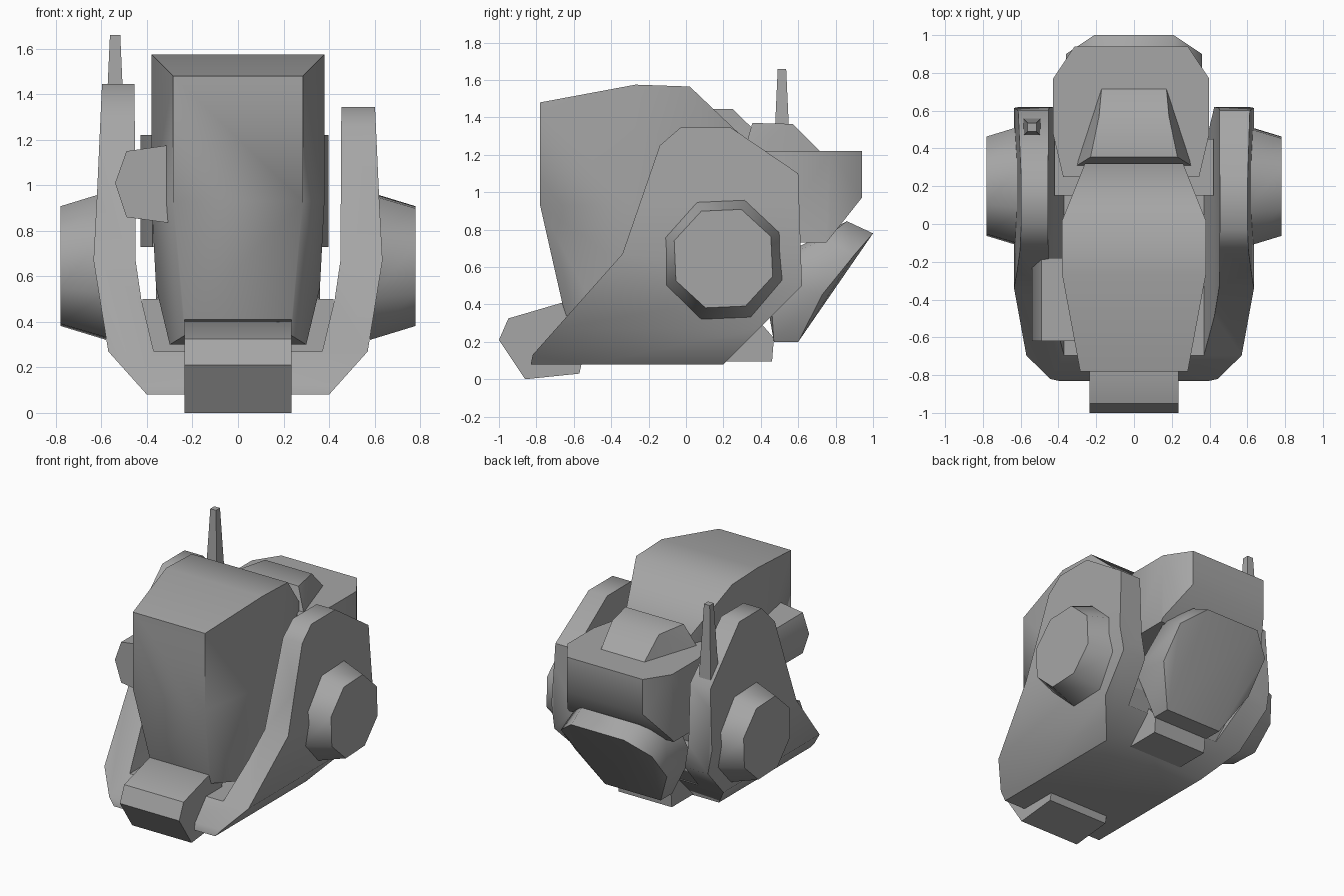
import bpy, bmesh, math
from mathutils import Vector

cube = bpy.data.objects.get("Cube")
if cube:
    bpy.data.objects.remove(cube, do_unlink=True)

grey = bpy.data.materials.new("plain_grey")
grey.use_nodes = True
grey.diffuse_color = (0.38, 0.38, 0.38, 1)
grey.node_tree.nodes["Principled BSDF"].inputs["Base Color"].default_value = (0.38, 0.38, 0.38, 1)


def finish(name, bm):
    bmesh.ops.recalc_face_normals(bm, faces=bm.faces[:])
    mesh = bpy.data.meshes.new(name)
    bm.to_mesh(mesh)
    bm.free()
    mesh.materials.append(grey)
    ob = bpy.data.objects.new(name, mesh)
    bpy.context.collection.objects.link(ob)
    return ob


def activate(ob):
    bpy.ops.object.select_all(action='DESELECT')
    ob.select_set(True)
    bpy.context.view_layer.objects.active = ob


def smooth(ob):
    activate(ob)
    bpy.ops.object.shade_smooth_by_angle(angle=math.radians(48))
    return ob


def prism(name, profile, axis, lo, hi):
    """Extrude a profile: (y, z) pairs along x, or (x, z) pairs along y."""
    bm = bmesh.new()
    if axis == 'x':
        place = lambda p, d: (d, p[0], p[1])
    else:
        place = lambda p, d: (p[0], d, p[1])
    a = [bm.verts.new(place(p, lo)) for p in profile]
    b = [bm.verts.new(place(p, hi)) for p in profile]
    bm.faces.new(a)
    bm.faces.new(b)
    n = len(a)
    for i in range(n):
        j = (i + 1) % n
        bm.faces.new((a[i], a[j], b[j], b[i]))
    return finish(name, bm)


def hull(name, points, centre=0.0):
    """Convex faceted block from half-width points mirrored across x."""
    bm = bmesh.new()
    for x, y, z in points:
        for s in (1, -1):
            bm.verts.new((centre + s * x, y, z))
    res = bmesh.ops.convex_hull(bm, input=bm.verts[:])
    bmesh.ops.delete(bm, geom=[v for v in bm.verts if not v.link_faces], context='VERTS')
    bmesh.ops.dissolve_limit(bm, angle_limit=math.radians(2), verts=bm.verts[:], edges=bm.edges[:])
    return smooth(finish(name, bm))


def frustum(name, sides, r1, r2, start, end, turn):
    """Tapered round or square part running between two points."""
    start, end = Vector(start), Vector(end)
    bm = bmesh.new()
    bmesh.ops.create_cone(bm, cap_ends=True, segments=sides, radius1=r1, radius2=r2,
                          depth=(end - start).length)
    spin = Vector((0, 0, 1)).rotation_difference(end - start).to_matrix()
    for v in bm.verts:
        a = math.radians(turn)
        x, y, z = v.co
        v.co = (x * math.cos(a) - y * math.sin(a), x * math.sin(a) + y * math.cos(a), z)
        v.co = spin @ v.co + (start + end) / 2
    return smooth(finish(name, bm))


# Cockpit
hull("cockpit", [
    (.285, -.78, 1.48), (.285, -.78, .93), (.235, -.66, .40), (.235, -.64, .34),
    (.38, -.27, 1.575), (.38, .02, 1.565), (.38, -.27, .93), (.38, .02, .93),
    (.26, .32, 1.28), (.26, .32, .6), (.36, -.25, .55), (.30, -.45, .3), (.26, .2, .3)])

# Outer cradle: half of a U section, trimmed to the side outline, one per side
section = [(0, .08), (.40, .08), (.57, .27), (.635, .67), (.62, .95), (.595, 1.5),
           (.455, 1.5), (.45, .67), (.425, .5), (.37, .27), (0, .27)]
lower = [(.62, .5), (.2, .08), (-.83, .08), (-.82, .13), (-.34, .67)]
tops = {"left": [(-.14, 1.25), (-.03, 1.345), (.24, 1.345), (.60, 1.10)],
        "right": [(-.14, 1.30), (.0, 1.445), (.25, 1.445), (.60, 1.10)]}
for side, s in (("left", 1), ("right", -1)):
    arm = prism("cradle_" + side, [(s * x, z) for x, z in section], 'y', -1.2, 1.2)
    trim = prism("trim_" + side, lower + tops[side], 'x', -1, 1)
    trim.hide_render = True
    activate(arm)
    mod = arm.modifiers.new("trim", 'BOOLEAN')
    mod.operation = 'INTERSECT'
    mod.solver = 'EXACT'
    mod.object = trim
    bpy.ops.object.modifier_apply(modifier=mod.name)
    bpy.data.objects.remove(trim, do_unlink=True)
    smooth(arm)
    # Side hub
    frustum("hub_" + side, 8, .345, .28, (s * .58, .2, .645), (s * .78, .2, .645), 25)

# Front bumper
smooth(prism("front_bumper", [(-1, .21), (-.95, .325), (-.66, .41), (-.5, .35),
                              (-.57, .03), (-.86, 0)], 'x', -.235, .235))

# Side sensor
smooth(prism("side_sensor", [(-.54, 1.01), (-.49, 1.15), (-.315, 1.175),
                             (-.305, .835), (-.49, .86)], 'y', -.62, -.18))

# Rear housing
hull("rear_housing", [
    (.36, .25, 1.22), (.413, .475, 1.22), (.413, .77, 1.22), (.30, .94, 1.22),
    (.30, .94, .97), (.413, .77, .755), (.413, .75, .73), (.30, .75, .73),
    (.413, .475, .73), (.36, .25, .73)], -.015)

# Top hatch
hull("top_hatch", [
    (.31, .305, 1.2), (.22, .48, 1.2), (.17, .735, 1.2),
    (.23, .355, 1.37), (.185, .57, 1.365)])

# Tilted rear thruster
hull("rear_thruster", [
    (.21, 1.0, .78), (.36, .90, .665), (.36, .73, .455), (.21, .63, .33),
    (.22, .86, .845), (.36, .74, .75), (.36, .45, .5), (.22, .6, .2),
    (.22, .47, .2), (.25, .4, .6)])

# Underside pieces
prism("rear_keel", [(.1, .095), (.46, .095), (.47, .22), (.4, .3), (.1, .3)], 'x', -.21, .21)
prism("rear_bulkhead", [(.15, .27), (.38, .27), (.45, .38), (.45, .5), (.15, .5)], 'x', -.42, .42)

# Antenna
frustum("antenna", 4, .068, .032, (-.54, .513, 1.1), (-.54, .513, 1.66), 45)
